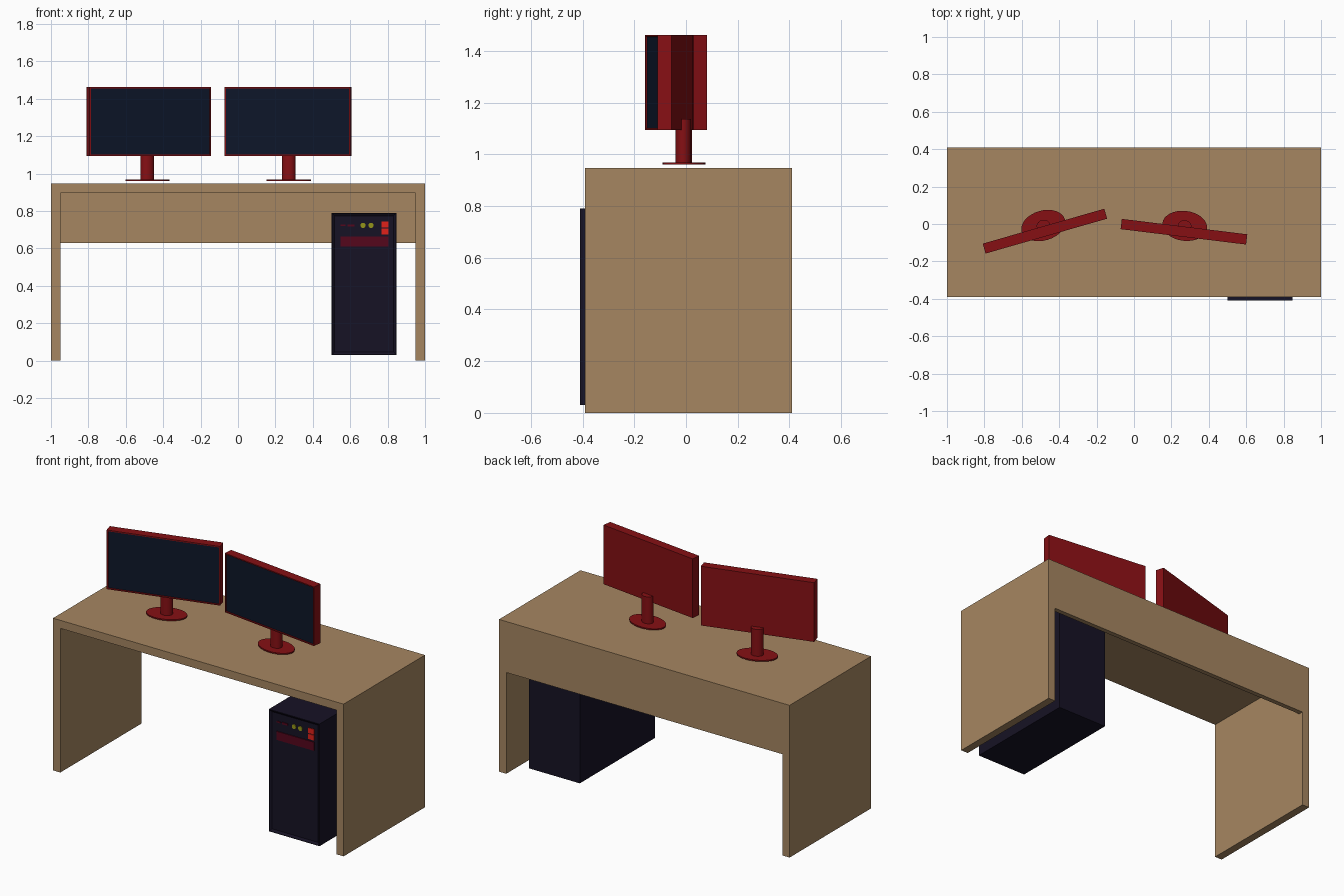
import bpy, bmesh
from math import radians
from mathutils import Matrix

if "Cube" in bpy.data.objects:
    bpy.data.objects.remove(bpy.data.objects["Cube"])


def material(name, rgb):
    m = bpy.data.materials.new(name)
    m.diffuse_color = (*rgb, 1)
    m.use_nodes = True
    m.node_tree.nodes["Principled BSDF"].inputs["Base Color"].default_value = m.diffuse_color
    return m


WOOD = material("wood", (0.38, 0.24, 0.12))
RED = material("red", (0.24, 0.005, 0.007))
SCREEN = material("screen", (0.004, 0.008, 0.022))
CASE = material("case", (0.008, 0.006, 0.018))
DRIVE = material("drive", (0.09, 0.002, 0.012))
BUTTON = material("button", (0.75, 0.015, 0.01))
YELLOW = material("yellow", (0.3, 0.3, 0.01))


def finish(name, bm, mats, parent=None):
    bmesh.ops.recalc_face_normals(bm, faces=bm.faces)
    mesh = bpy.data.meshes.new(name)
    bm.to_mesh(mesh)
    bm.free()
    for m in mats:
        mesh.materials.append(m)
    ob = bpy.data.objects.new(name, mesh)
    bpy.context.collection.objects.link(ob)
    ob.parent = parent
    return ob


def box(name, x, y, z, mats, parent=None, recess=None):
    """Box from (min, max) ranges; recess = (border, depth, slope) sinks the front."""
    bm = bmesh.new()
    bmesh.ops.create_cube(bm, size=1)
    for v in bm.verts:
        v.co = [r[0] if c < 0 else r[1] for c, r in zip(v.co, (x, y, z))]
    if recess:
        border, depth, sloped = recess
        bm.normal_update()
        front = min(bm.faces, key=lambda f: f.normal.y)
        if sloped:
            bmesh.ops.inset_region(bm, faces=[front], thickness=0.004)
        bmesh.ops.inset_region(bm, faces=[front], thickness=border)
        if not sloped:
            bmesh.ops.inset_region(bm, faces=[front], thickness=0.001)
        for v in front.verts:
            v.co.y += depth
        front.material_index = len(mats) - 1
    return finish(name, bm, mats, parent)


def cylinder(name, centre, rx, ry, height, mat, parent=None, front=False, segments=32):
    bm = bmesh.new()
    bmesh.ops.create_cone(bm, cap_ends=True, segments=segments, radius1=1, radius2=1, depth=height)
    bmesh.ops.scale(bm, vec=(rx, ry, 1), verts=bm.verts)
    if front:
        bmesh.ops.rotate(bm, matrix=Matrix.Rotation(radians(90), 3, 'X'), verts=bm.verts)
    bmesh.ops.translate(bm, vec=centre, verts=bm.verts)
    ob = finish(name, bm, [mat], parent)
    bpy.context.view_layer.objects.active = ob
    bpy.ops.object.select_all(action='DESELECT')
    ob.select_set(True)
    bpy.ops.object.shade_smooth_by_angle()
    return ob


# Desk: one U-shaped profile extruded in depth, plus a modesty panel
profile = [(-1, 0), (-0.95, 0), (-0.95, 0.897), (0.95, 0.897),
           (0.95, 0), (1, 0), (1, 0.947), (-1, 0.947)]
bm = bmesh.new()
face = bm.faces.new([bm.verts.new((x, -0.39, z)) for x, z in profile])
ext = bmesh.ops.extrude_face_region(bm, geom=[face])
for v in ext["geom"]:
    if isinstance(v, bmesh.types.BMVert):
        v.co.y = 0.41
if not face.is_valid or len(bm.faces) < 10:
    bm.faces.new([v for v in bm.verts if v.co.y < 0][:len(profile)])
finish("desk_frame", bm, [WOOD])
box("desk_back_panel", (-0.95, 0.95), (0.38, 0.41), (0.63, 0.897), [WOOD])

# Two turned monitors, each on an oval stand
for side, x, y, angle in (("left", -0.485, -0.008, 16), ("right", 0.271, -0.01, -7)):
    root = cylinder(side + "_monitor_base", (0, 0, 0.965), 0.12, 0.08, 0.008, RED)
    root.location = (x, y, 0)
    root.rotation_euler.z = radians(angle)
    cylinder(side + "_monitor_neck", (0, 0, 1.05), 0.036, 0.03, 0.172, RED, root)
    box(side + "_monitor_panel", (-0.338, 0.338), (-0.059, -0.004), (1.094, 1.462),
        [RED, SCREEN], root, (0.01, 0.006, False))

# Computer tower with a shallow sloped front recess
box("computer_tower", (0.5, 0.848), (-0.41, 0.33), (0.03, 0.79), [CASE], recess=(0.018, 0.01, True))

# Tower front details
F = (-0.405, -0.39)
box("drive_cover", (0.548, 0.805), F, (0.61, 0.663), [DRIVE])
box("small_slot", (0.548, 0.575), F, (0.719, 0.727), [DRIVE])
box("wide_slot", (0.585, 0.623), F, (0.717, 0.729), [DRIVE])
for i, z in enumerate((0.674, 0.711)):
    box(f"square_button_{i + 1}", (0.767, 0.805), F, (z, z + 0.032), [BUTTON])
for i, x in enumerate((0.668, 0.711)):
    cylinder(f"round_button_{i + 1}", (x, -0.398, 0.723), 0.014, 0.014, 0.015, YELLOW, front=True, segments=16)
